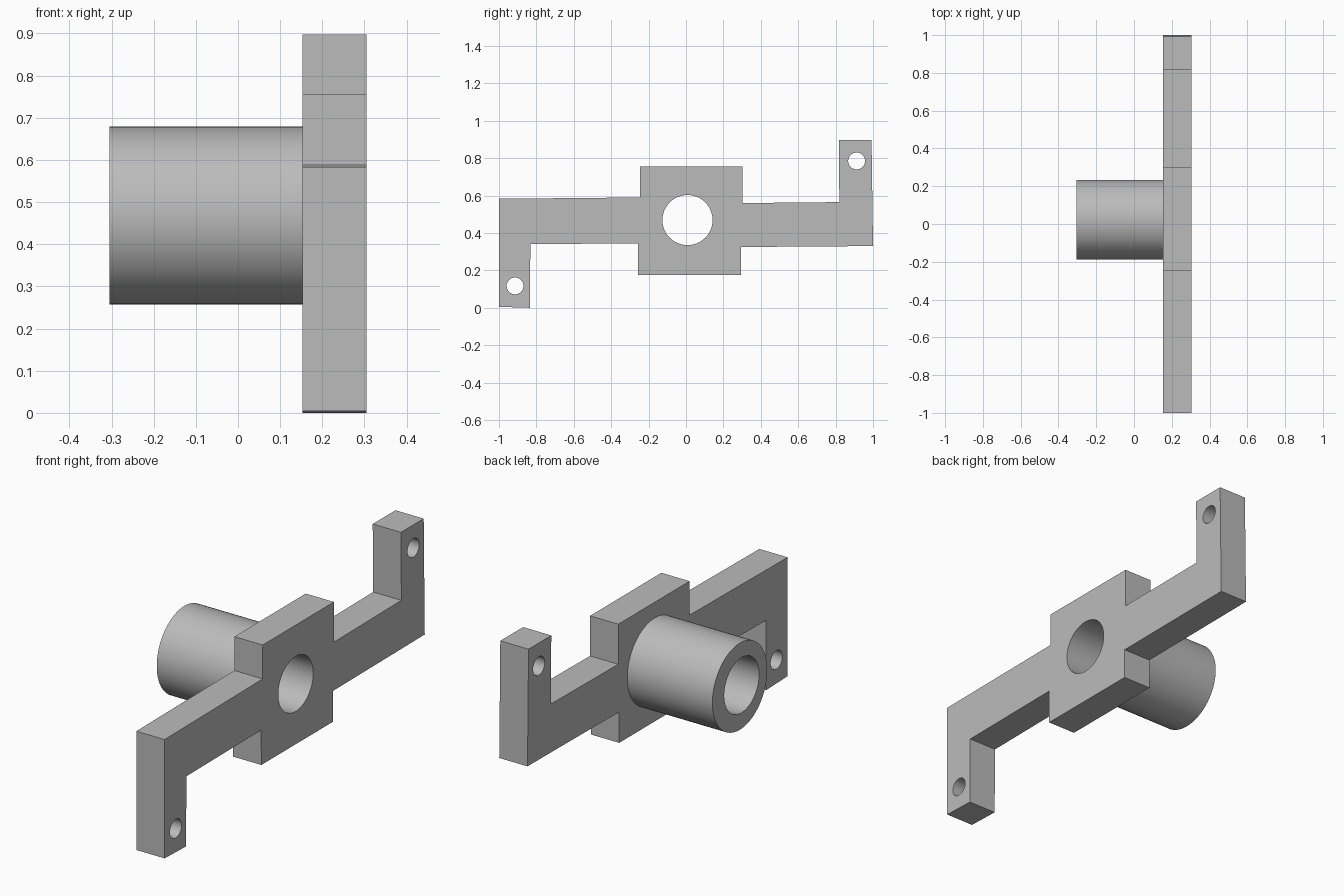
import bpy
import bmesh
from math import cos, sin, pi, radians
from mathutils import Matrix

cube = bpy.data.objects.get("Cube")
if cube:
    bpy.data.objects.remove(cube, do_unlink=True)

grey = bpy.data.materials.new("plain grey")
grey.use_nodes = True
colour = (0.5, 0.5, 0.5, 1)
grey.diffuse_color = colour
grey.node_tree.nodes["Principled BSDF"].inputs["Base Color"].default_value = colour

# Profiles lie in the YZ plane and are extruded along X
TO_YZ = Matrix(((0, 0, 1, 0), (1, 0, 0, 0), (0, 1, 0, 0), (0, 0, 0, 1)))


def circle(y, z, radius, sides):
    return [(y + radius * cos(2 * pi * i / sides), z + radius * sin(2 * pi * i / sides))
            for i in range(sides)]


def extrude_profile(name, loops, x0, x1):
    """Solid from an outer loop and any hole loops."""
    curve = bpy.data.curves.new(name + "_profile", 'CURVE')
    curve.dimensions = '2D'
    curve.fill_mode = 'BOTH'
    curve.extrude = (x1 - x0) / 2
    for loop in loops:
        spline = curve.splines.new('POLY')
        spline.points.add(len(loop) - 1)
        for point, (y, z) in zip(spline.points, loop):
            point.co = (y, z, 0, 1)
        spline.use_cyclic_u = True
    helper = bpy.data.objects.new(name + "_helper", curve)
    bpy.context.collection.objects.link(helper)
    graph = bpy.context.evaluated_depsgraph_get()
    mesh = bpy.data.meshes.new_from_object(helper.evaluated_get(graph))
    bpy.data.objects.remove(helper, do_unlink=True)
    bpy.data.curves.remove(curve)

    # Weld caps to walls and stand the profile upright
    bm = bmesh.new()
    bm.from_mesh(mesh)
    bmesh.ops.remove_doubles(bm, verts=bm.verts, dist=1e-5)
    bmesh.ops.dissolve_limit(bm, angle_limit=radians(0.5), verts=bm.verts, edges=bm.edges)
    bmesh.ops.transform(bm, matrix=Matrix.Translation(((x0 + x1) / 2, 0, 0)) @ TO_YZ,
                        verts=bm.verts)
    bmesh.ops.recalc_face_normals(bm, faces=bm.faces)
    bm.to_mesh(mesh)
    bm.free()

    mesh.materials.clear()
    mesh.materials.append(grey)
    obj = bpy.data.objects.new(name, mesh)
    bpy.context.collection.objects.link(obj)
    bpy.ops.object.select_all(action='DESELECT')
    obj.select_set(True)
    bpy.context.view_layer.objects.active = obj
    bpy.ops.object.shade_smooth_by_angle(angle=radians(30))
    return obj


# Bracket: central block, two arms, and end tabs pointing opposite ways
outline = [
    (-1, 0.005), (-0.835, 0), (-0.832, 0.34), (-0.258, 0.345),
    (-0.256, 0.175), (0.295, 0.175), (0.295, 0.325), (1, 0.33),
    (0.992, 0.897), (0.817, 0.897), (0.82, 0.565), (0.302, 0.56),
    (0.302, 0.755), (-0.246, 0.755), (-0.246, 0.59), (-1, 0.583),
]
bore = circle(0.008, 0.469, 0.134, 64)
bolt_holes = [circle(-0.914, 0.117, 0.045, 32), circle(0.912, 0.785, 0.045, 32)]
extrude_profile("bracket_plate", [outline, bore] + bolt_holes, 0.153, 0.305)

# Hollow sleeve behind the block
extrude_profile("sleeve", [circle(0.022, 0.468, 0.211, 64), bore], -0.305, 0.153)
